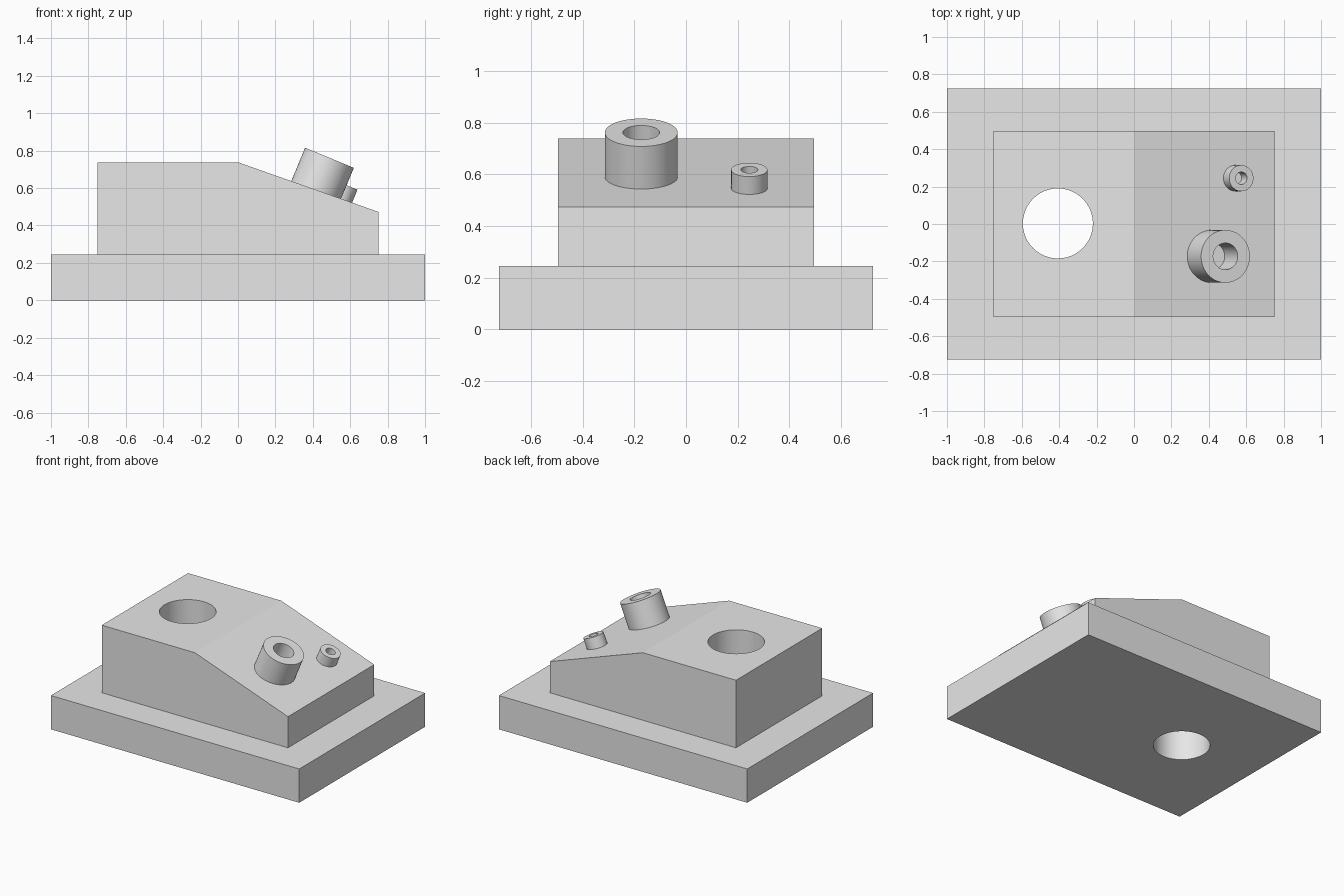
import bpy, bmesh, math
from mathutils import Matrix, Vector

if "Cube" in bpy.data.objects:
    bpy.data.objects.remove(bpy.data.objects["Cube"])

grey = bpy.data.materials.new("plain_grey")
grey.diffuse_color = (0.8, 0.8, 0.8, 1)
grey.use_nodes = True
grey.node_tree.nodes["Principled BSDF"].inputs["Base Color"].default_value = grey.diffuse_color


def make(name, bm):
    """Turn a bmesh into a named object."""
    bmesh.ops.recalc_face_normals(bm, faces=bm.faces)
    mesh = bpy.data.meshes.new(name)
    bm.to_mesh(mesh)
    bm.free()
    mesh.materials.append(grey)
    obj = bpy.data.objects.new(name, mesh)
    bpy.context.collection.objects.link(obj)
    return obj


def prism(name, profile, half_depth):
    """Extrude an XZ profile evenly about y = 0."""
    bm = bmesh.new()
    face = bm.faces.new([bm.verts.new((x, -half_depth, z)) for x, z in profile])
    out = bmesh.ops.extrude_face_region(bm, geom=[face])
    verts = [v for v in out["geom"] if isinstance(v, bmesh.types.BMVert)]
    bmesh.ops.translate(bm, verts=verts, vec=(0, 2 * half_depth, 0))
    return make(name, bm)


def smooth(obj):
    bpy.ops.object.select_all(action="DESELECT")
    obj.select_set(True)
    bpy.context.view_layer.objects.active = obj
    bpy.ops.object.shade_smooth_by_angle(angle=math.radians(30))


def tube(name, top, outer, inner, length, sides=64):
    """Open tube hanging down from its rim centre, leaning towards +x."""
    bm = bmesh.new()
    section = [(outer, 0), (inner, 0), (inner, -length), (outer, -length)]
    rings = []
    for r, z in section:
        rings.append([bm.verts.new((r * math.cos(a), r * math.sin(a), z))
                      for a in (2 * math.pi * i / sides for i in range(sides))])
    for k in range(4):
        a, b = rings[k], rings[(k + 1) % 4]
        for i in range(sides):
            j = (i + 1) % sides
            bm.faces.new((a[i], a[j], b[j], b[i]))
    lean = Matrix.Rotation(math.radians(22.5), 4, "Y")
    bm.transform(Matrix.Translation(Vector(top)) @ lean)
    smooth(make(name, bm))


# Base slab and sloped block
base = prism("base_plate", [(-1, 0), (1, 0), (1, 0.246), (-1, 0.246)], 0.724)
block = prism("sloped_block", [(-0.75, 0.246), (0.75, 0.246), (0.75, 0.473),
                               (0, 0.738), (-0.75, 0.738)], 0.496)

# Round through hole
bm = bmesh.new()
bmesh.ops.create_cone(bm, cap_ends=True, segments=96, radius1=0.187,
                      radius2=0.187, depth=2,
                      matrix=Matrix.Translation((-0.407, 0.003, 0.4)))
cutter = make("hole_cutter", bm)
cutter.hide_render = True
for obj in (base, block):
    mod = obj.modifiers.new("through_hole", "BOOLEAN")
    mod.operation = "DIFFERENCE"
    mod.solver = "EXACT"
    mod.object = cutter
    bpy.context.view_layer.objects.active = obj
    bpy.ops.object.modifier_apply(modifier=mod.name)
    # Smooth only the bore wall, keeping the prism facets crisp
    for p in obj.data.polygons:
        c = p.center
        p.use_smooth = (abs(p.normal.z) < 0.1
                        and math.hypot(c.x + 0.407, c.y - 0.003) < 0.2)
    for e in obj.data.edges:
        a, b = (obj.data.vertices[i].co for i in e.vertices)
        e.use_edge_sharp = abs(a.z - b.z) < 1e-4
bpy.data.objects.remove(cutter, do_unlink=True)

# Two tubes standing on the slope
tube("large_tube", (0.489, -0.173, 0.762), 0.141, 0.071, 0.205)
tube("small_tube", (0.574, 0.245, 0.618), 0.070, 0.033, 0.088)
